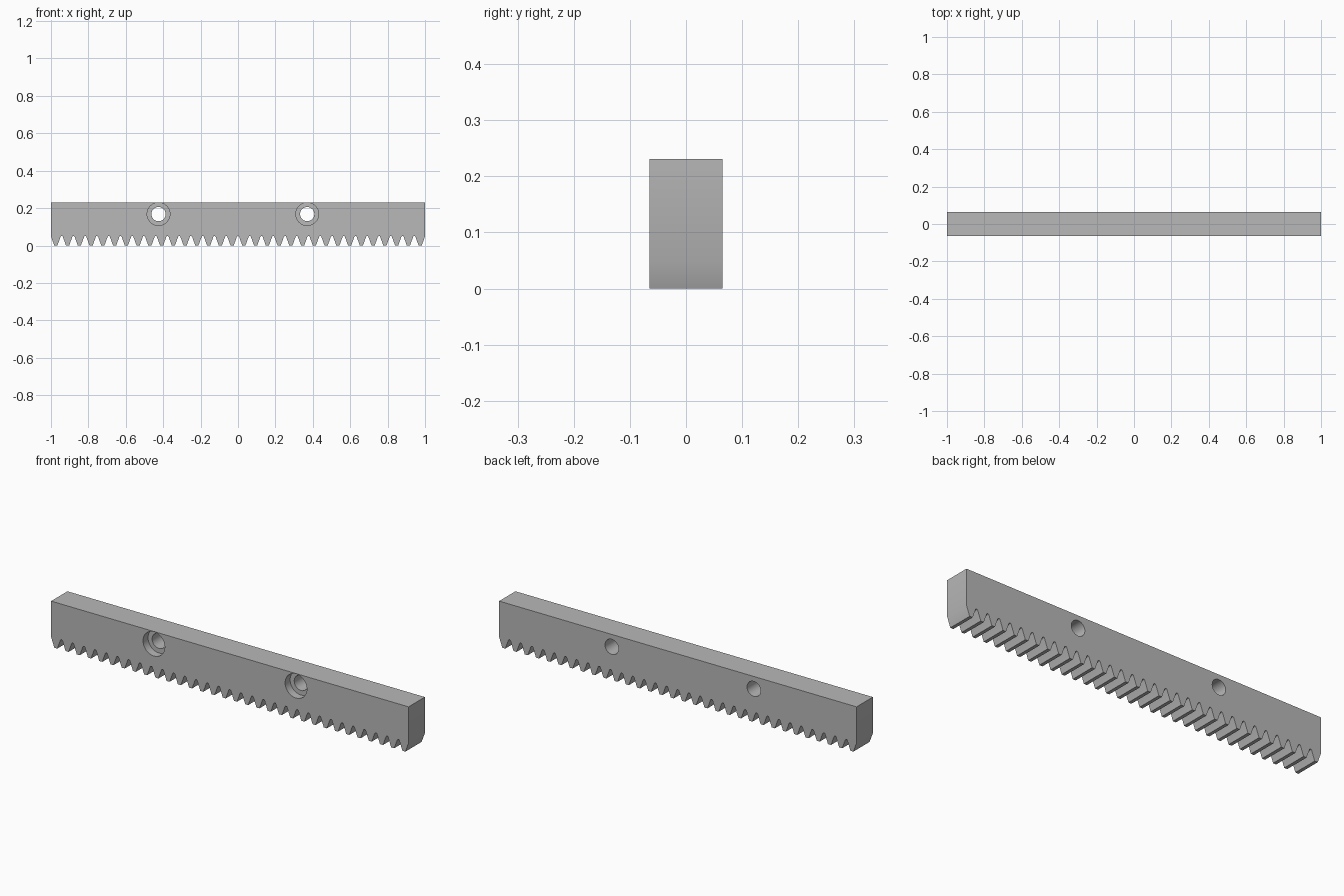
import bpy, bmesh, math

if "Cube" in bpy.data.objects:
    bpy.data.objects.remove(bpy.data.objects["Cube"], do_unlink=True)

HEIGHT, HALF_DEPTH = 0.231, 0.065
MODULE, TEETH = 0.02, 32
PITCH = math.pi * MODULE
SLOPE = math.radians(20)
ROOT = 0.051

# Grey steel
steel = bpy.data.materials.new("grey steel")
steel.use_nodes = True
grey = (0.48, 0.48, 0.48, 1)
steel.diffuse_color = grey
steel.node_tree.nodes["Principled BSDF"].inputs["Base Color"].default_value = grey


def flank(z):
    """Half the tooth thickness at height z."""
    return PITCH / 4 + (z - MODULE) * math.tan(SLOPE)


# Rounded root: circle touching both neighbouring flanks
apex = MODULE + PITCH / 4 / math.tan(SLOPE)
root_r = (apex - ROOT) / (1 - math.sin(SLOPE)) * math.sin(SLOPE)
root_z = ROOT - root_r
touch_z = root_z + root_r * math.sin(SLOPE)

# Toothed outline from left to right along the bottom
outline = [(-1, HEIGHT)]
end_z = MODULE + (1 - (TEETH - 1) / 2 * PITCH - PITCH / 4) / math.tan(SLOPE)
outline.append((-1, end_z))
for i in range(TEETH):
    x = (i - (TEETH - 1) / 2) * PITCH
    outline += [(x - flank(0), 0), (x + flank(0), 0)]
    if i < TEETH - 1:
        for k in range(9):
            a = math.pi - SLOPE - (math.pi - 2 * SLOPE) * k / 8
            outline.append((x + PITCH / 2 + root_r * math.cos(a),
                            root_z + root_r * math.sin(a)))
outline += [(1, end_z), (1, HEIGHT)]

# Rack bar: extruded outline
bm = bmesh.new()
face = bm.faces.new([bm.verts.new((x, -HALF_DEPTH, z)) for x, z in outline])
side = bmesh.ops.extrude_face_region(bm, geom=[face])
moved = [v for v in side["geom"] if isinstance(v, bmesh.types.BMVert)]
bmesh.ops.translate(bm, verts=moved, vec=(0, 2 * HALF_DEPTH, 0))
bmesh.ops.recalc_face_normals(bm, faces=bm.faces)
mesh = bpy.data.meshes.new("rack_bar")
bm.to_mesh(mesh)
bm.free()
mesh.materials.append(steel)
rack = bpy.data.objects.new("rack_bar", mesh)
bpy.context.collection.objects.link(rack)


def drill(x, radius, y_from, y_to):
    """Cut a round hole along y through the rack."""
    bpy.ops.mesh.primitive_cylinder_add(
        vertices=48, radius=radius, depth=y_to - y_from,
        location=(x, (y_from + y_to) / 2, 0.168), rotation=(math.pi / 2, 0, 0))
    cutter = bpy.context.object
    cutter.name = "hole_cutter"
    cutter.hide_render = True
    cutter.data.materials.append(steel)
    cut = rack.modifiers.new("hole", "BOOLEAN")
    cut.operation, cut.solver, cut.object = "DIFFERENCE", "EXACT", cutter
    bpy.context.view_layer.objects.active = rack
    bpy.ops.object.modifier_apply(modifier=cut.name)
    bpy.data.objects.remove(cutter, do_unlink=True)


# Counterbored screw holes, wide side at the front
for hole_x in (-0.425, 0.37):
    drill(hole_x, 0.061, -0.1, -HALF_DEPTH + 0.04)
    drill(hole_x, 0.038, -0.1, 0.1)

bpy.ops.object.select_all(action="DESELECT")
rack.select_set(True)
bpy.context.view_layer.objects.active = rack
bpy.ops.object.shade_smooth_by_angle(angle=math.radians(30))
